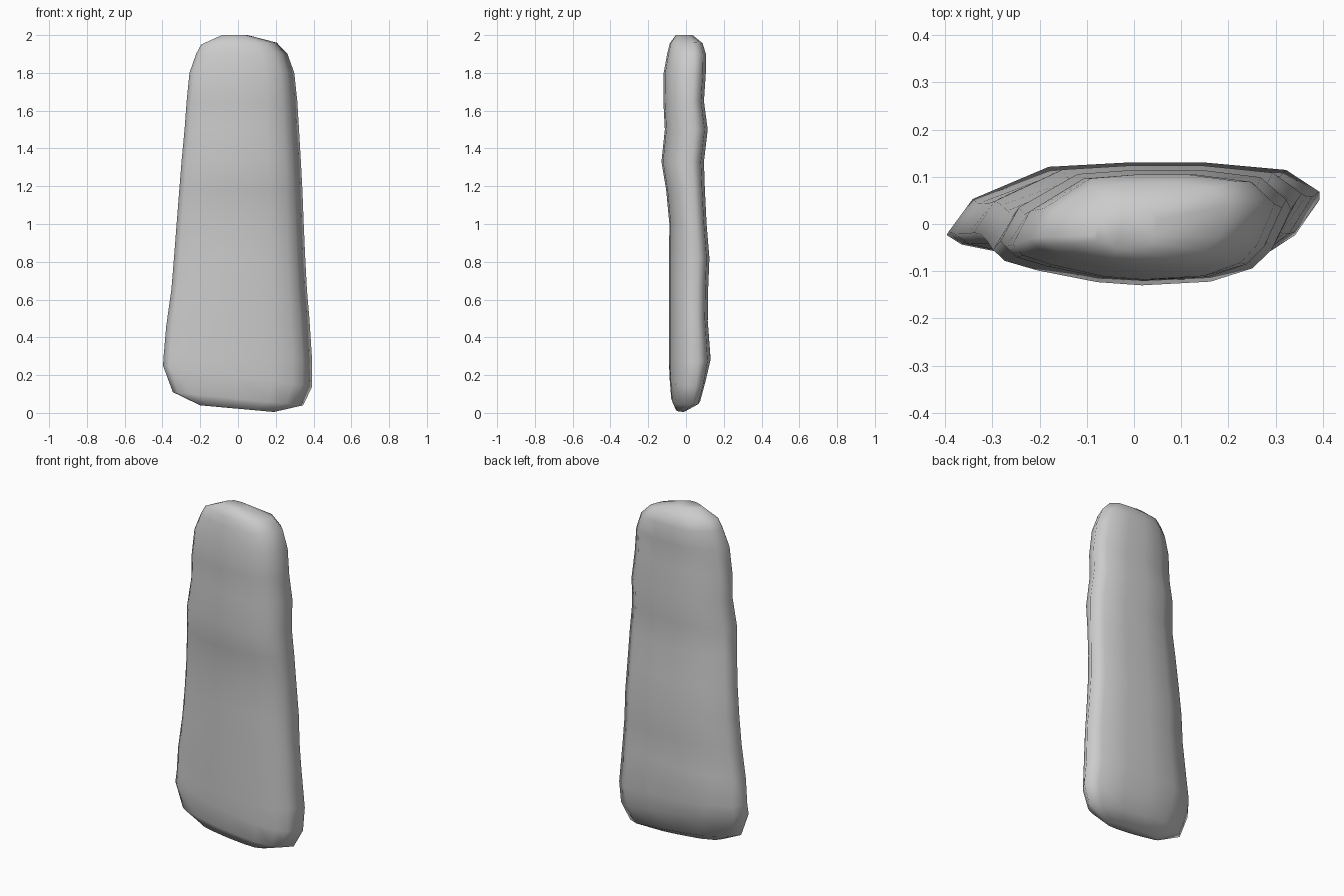
import bpy, bmesh

# Normalised skewed outline of the slab, seen from above
SECTION = [(-1, -.33), (-.87, .3), (-.46, .92), (-.05, 1), (.39, 1), (.82, .86),
           (1, .44), (.87, -.33), (.74, -.68), (.46, -.93), (0, -1), (-.3, -.94),
           (-.7, -.72), (-.92, -.54)]

# Rings: z at left, z at right, left x, right x, front y, back y
RINGS = [
    (.04, .005, -.20, .19, -.055, .00),
    (.11, .04, -.345, .345, -.078, .075),
    (.25, .14, -.397, .393, -.088, .105),
    (.31, .27, -.393, .393, -.09, .13),
    (.46, .50, -.38, .378, -.09, .115),
    (.65, .65, -.353, .365, -.09, .117),
    (.82, .82, -.339, .356, -.09, .124),
    (1.00, 1.00, -.325, .348, -.088, .109),
    (1.18, 1.18, -.311, .341, -.105, .10),
    (1.33, 1.33, -.299, .333, -.13, .095),
    (1.50, 1.50, -.283, .323, -.112, .115),
    (1.65, 1.65, -.272, .314, -.12, .095),
    (1.80, 1.80, -.257, .298, -.118, .105),
    (1.90, 1.90, -.222, .262, -.10, .105),
    (1.95, 1.96, -.195, .205, -.086, .088),
    (2.00, 2.00, -.085, .05, -.055, .035),
]

# Stone slab: loft through the rings, closed with caps
bm = bmesh.new()
loops = []
for zl, zr, xl, xr, yf, yb in RINGS:
    loops.append([bm.verts.new(((xl + xr) / 2 + u * (xr - xl) / 2,
                                (yf + yb) / 2 + v * (yb - yf) / 2,
                                zl + (zr - zl) * (u + 1) / 2)) for u, v in SECTION])
n = len(SECTION)
for a, b in zip(loops, loops[1:]):
    for i in range(n):
        j = (i + 1) % n
        bm.faces.new((a[i], a[j], b[j], b[i]))
bm.faces.new(loops[0])
bm.faces.new(loops[-1])
bmesh.ops.recalc_face_normals(bm, faces=bm.faces)
for f in bm.faces:
    f.smooth = True
mesh = bpy.data.meshes.new("stone_slab")
bm.to_mesh(mesh)
bm.free()
slab = bpy.data.objects.new("stone_slab", mesh)
bpy.context.collection.objects.link(slab)
